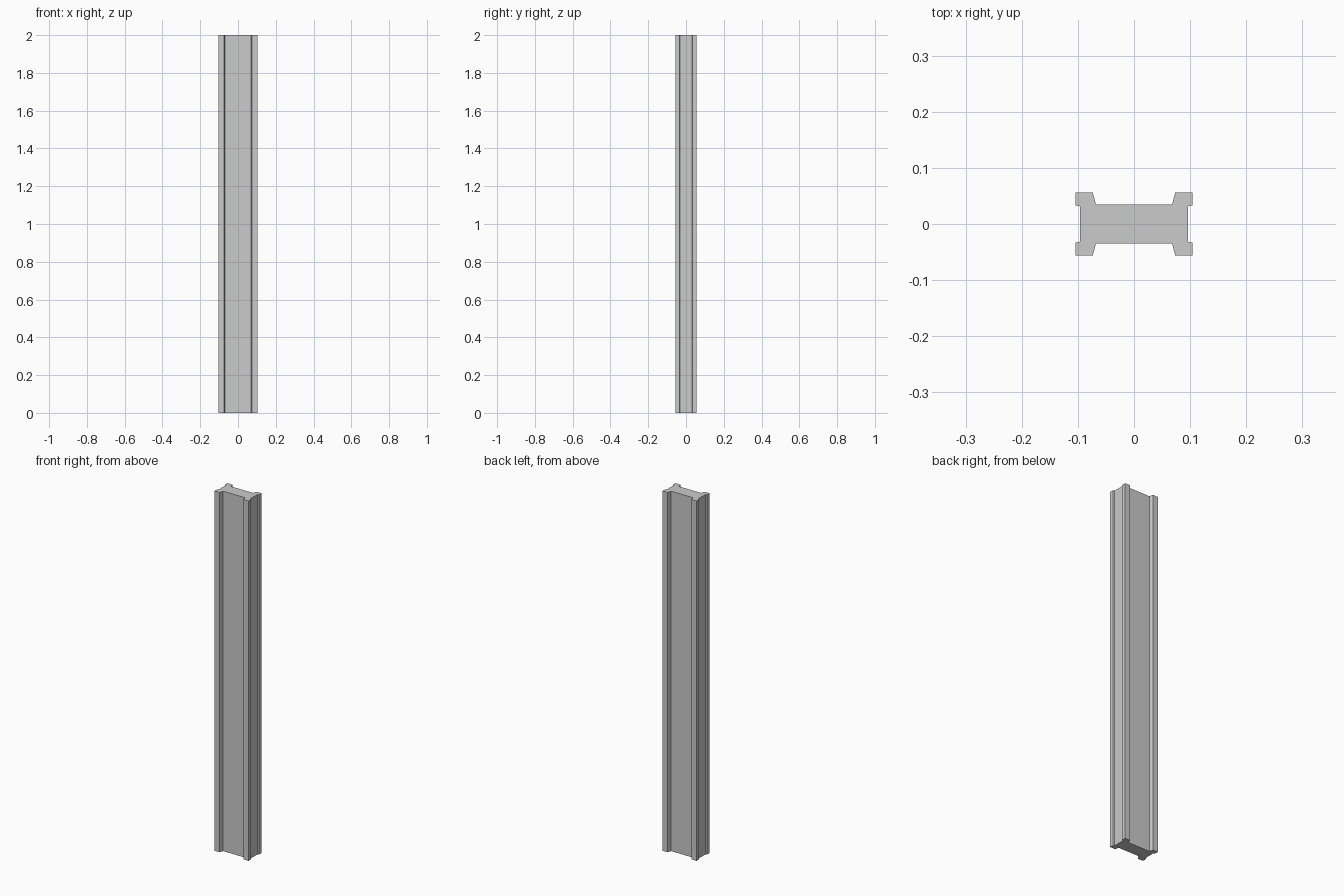
import bpy, bmesh

if "Cube" in bpy.data.objects:
    bpy.data.objects.remove(bpy.data.objects["Cube"])

# Quarter of the cross-section, running from the web face round the corner flange to the side recess
quarter = [(0.068, 0.035), (0.0735, 0.0563), (0.1045, 0.0563),
           (0.1045, 0.0335), (0.0965, 0.0315)]

# Mirror the quarter into a full closed clockwise outline
half = quarter + [(x, -y) for x, y in reversed(quarter)]
outline = half + [(-x, y) for x, y in reversed(half)]

# Beam: extrude the outline upwards
bm = bmesh.new()
base = bm.faces.new([bm.verts.new((x, y, 0)) for x, y in outline])
ext = bmesh.ops.extrude_face_region(bm, geom=[base], use_keep_orig=True)
top = [v for v in ext["geom"] if isinstance(v, bmesh.types.BMVert)]
bmesh.ops.translate(bm, verts=top, vec=(0, 0, 2))
bmesh.ops.recalc_face_normals(bm, faces=bm.faces)

mesh = bpy.data.meshes.new("beam")
bm.to_mesh(mesh)
bm.free()
beam = bpy.data.objects.new("beam", mesh)
bpy.context.collection.objects.link(beam)
